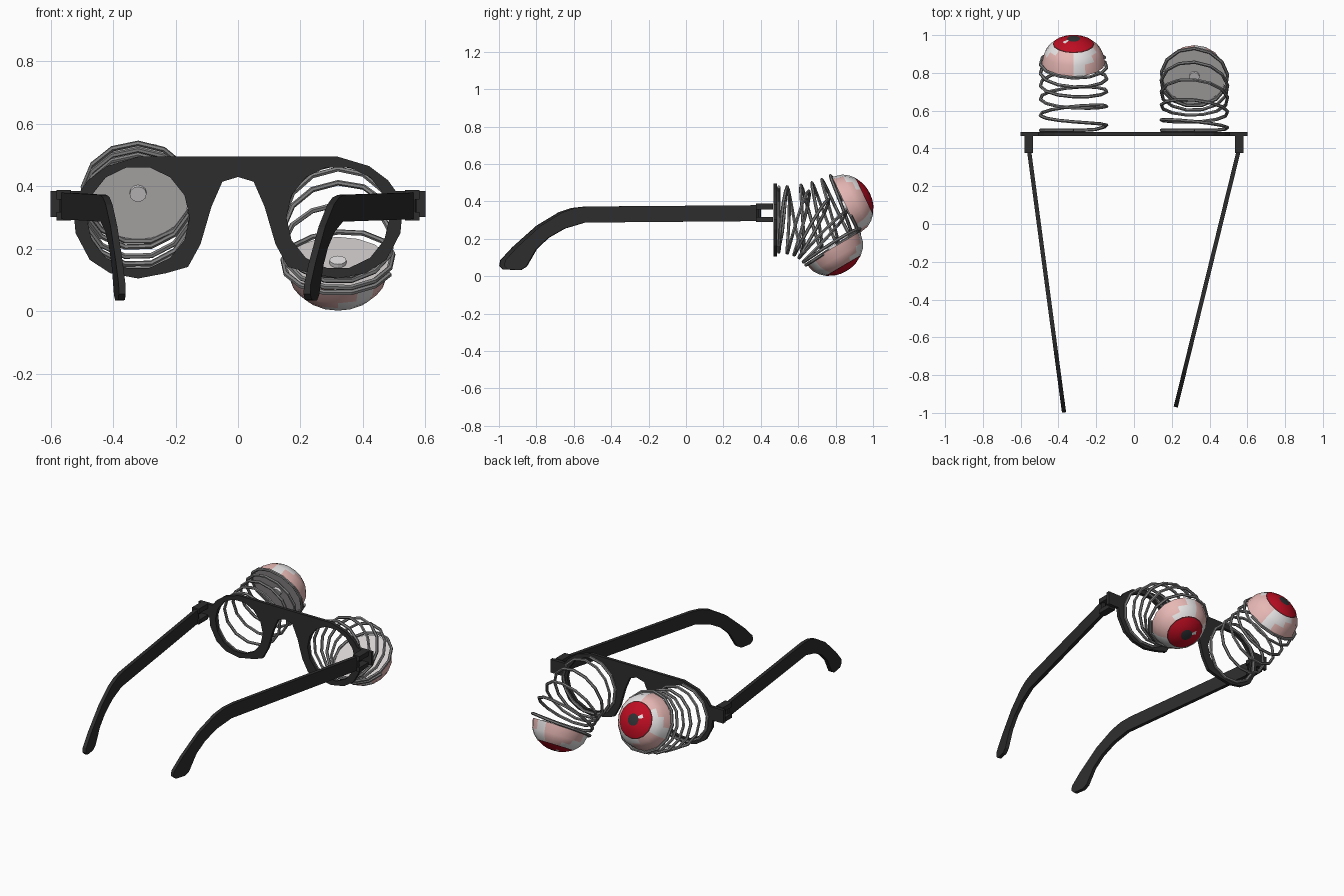
import bpy, bmesh, math
from mathutils import Vector, Matrix

if "Cube" in bpy.data.objects:
    bpy.data.objects.remove(bpy.data.objects["Cube"])


def material(name, rgb):
    m = bpy.data.materials.new(name)
    m.diffuse_color = (*rgb, 1)
    m.use_nodes = True
    m.node_tree.nodes["Principled BSDF"].inputs["Base Color"].default_value = m.diffuse_color
    return m


BLACK = material("black plastic", (0.026, 0.026, 0.027))
STEEL = material("spring grey", (0.22, 0.22, 0.22))
WHITE = material("eye white", (0.80, 0.78, 0.78))
PINK = material("bloodshot pink", (0.80, 0.48, 0.46))
RED = material("iris red", (0.52, 0.004, 0.016))
DARK = material("pupil dark", (0.03, 0.032, 0.035))
RIM = material("iris edge", (0.08, 0.012, 0.015))
BACK = material("eye back", (0.66, 0.63, 0.63))


def add_object(name, mesh, mats):
    ob = bpy.data.objects.new(name, mesh)
    for m in mats:
        mesh.materials.append(m)
    bpy.context.collection.objects.link(ob)
    return ob


def finish(bm, name, mats):
    bmesh.ops.recalc_face_normals(bm, faces=bm.faces)
    mesh = bpy.data.meshes.new(name)
    bm.to_mesh(mesh)
    bm.free()
    return add_object(name, mesh, mats)


def curve_mesh(name, splines, mat, matrix=Matrix(), cyclic=True, **settings):
    """Polyline curve turned into a mesh."""
    cu = bpy.data.curves.new(name + "_path", 'CURVE')
    for key, value in settings.items():
        setattr(cu, key, value)
    for pts in splines:
        sp = cu.splines.new('POLY')
        sp.points.add(len(pts) - 1)
        for p, co in zip(sp.points, pts):
            p.co = (*co, 1)
        sp.use_cyclic_u = cyclic
    tmp = bpy.data.objects.new(name + "_path", cu)
    mesh = bpy.data.meshes.new_from_object(tmp)
    bpy.data.objects.remove(tmp)
    mesh.transform(matrix)
    mesh.materials.clear()
    mesh.name = name
    for p in mesh.polygons:
        p.material_index = 0
        p.use_smooth = False
    return add_object(name, mesh, [mat])


# Front frame: mirrored outline with two round openings
half = [(.32, .495), (.42, .465), (.48, .42), (.505, .385), (.6, .385), (.6, .302),
        (.525, .302), (.52, .25), (.475, .165), (.41, .122), (.32, .105), (.23, .122),
        (.16, .142), (.12, .215), (.085, .335), (.05, .415)]
outline = half + [(0, .43)] + [(-x, z) for x, z in reversed(half)]
holes = [[(s * .32 + .165 * math.cos(math.tau * i / 14), .30 + .165 * math.sin(math.tau * i / 14))
          for i in range(14)] for s in (-1, 1)]
curve_mesh("front_frame", [[(x, z, 0) for x, z in loop] for loop in [outline] + holes], BLACK,
           Matrix.Translation((0, .477, 0)) @ Matrix.Rotation(math.pi / 2, 4, 'X'),
           dimensions='2D', fill_mode='BOTH', extrude=.01)

# Temples: one side profile, folded inwards by a different angle on each side
profile = [(.02, .380), (.95, .373), (1.02, .365), (1.09, .342), (1.21, .27), (1.34, .155),
           (1.405, .085), (1.41, .055), (1.39, .036), (1.32, .034), (1.29, .052),
           (1.235, .145), (1.17, .205), (1.08, .255), (.97, .287), (.02, .295)]


def temple(name, x, angle):
    bm = bmesh.new()
    face = bm.faces.new([bm.verts.new((-.011, -s, z)) for s, z in profile])
    ext = bmesh.ops.extrude_face_region(bm, geom=[face])
    bmesh.ops.translate(bm, vec=(.022, 0, 0), verts=[v for v in ext["geom"] if isinstance(v, bmesh.types.BMVert)])
    bm.transform(Matrix.Translation((x, .40, 0)) @ Matrix.Rotation(angle, 4, 'Z'))
    finish(bm, name, [BLACK])


temple("left_temple", -.557, math.radians(7.6))
temple("right_temple", .557, math.radians(-13.8))


# Hinges: upper and lower bars, with a pin between them
def hinge(name, side):
    bm = bmesh.new()
    for z0, z1 in ((.291, .318), (.358, .388)):
        bmesh.ops.create_cube(bm, size=1, matrix=Matrix.Translation((side * .558, .42, (z0 + z1) / 2))
                              @ Matrix.Diagonal((.046, .09, z1 - z0, 1)))
    bmesh.ops.create_cone(bm, cap_ends=True, segments=8, radius1=.013, radius2=.013, depth=.08,
                          matrix=Matrix.Translation((side * .558, .388, .339)))
    finish(bm, name, [BLACK])


hinge("left_hinge", -1)
hinge("right_hinge", 1)


# Springs: helix around a bent centre line, packed towards one end
def spring(name, x, end, packing, turns=5.75, seg=13, radius=.177):
    p0, p1, p2 = Vector((.496, .30)), Vector((.69, .30)), Vector(end)
    pts = []
    for i in range(int(turns * seg) + 1):
        turn = i / seg
        t = min(max((turn - .6) / (turns - 1.3), 0), 1) ** packing
        c = p0 * (1 - t) ** 2 + p1 * 2 * t * (1 - t) + p2 * t * t
        d = ((p1 - p0) * (1 - t) + (p2 - p1) * t).normalized()
        a = math.tau * turn + math.pi / 2
        u, v = radius * math.cos(a), radius * math.sin(a)
        pts.append((x + u, c.x - d.y * v, c.y + d.x * v))
    curve_mesh(name, [pts], STEEL, cyclic=False, dimensions='3D', bevel_depth=.009,
               bevel_resolution=1, use_fill_caps=True)


# Eyes: shallow dome with coloured rings, flat back and a small stub
def eye(name, x, centre, tilt, r=.168, depth=.145, n=16):
    place = Matrix.Translation((x, *centre)) @ Matrix.Rotation(tilt, 4, 'X')
    fractions = [.21, .38, .62, .655, .80, .92, 1]
    ring_colour = [3, 3, 4, 0, 0, 0]
    bm = bmesh.new()
    rings = []
    for f in fractions:
        h = depth * math.sqrt(1 - f * f)
        rings.append([bm.verts.new((r * f * math.cos(math.tau * j / n), h, r * f * math.sin(math.tau * j / n)))
                      for j in range(n)])
    apex = bm.verts.new((0, depth, 0))
    for j in range(n):
        k = (j + 1) % n
        bm.faces.new((apex, rings[0][j], rings[0][k])).material_index = 2
        for i, colour in enumerate(ring_colour):
            if i == 0 and j == 6:
                colour = 0                      # catchlight
            if i >= 3 and (j + 1) % 5 < i - 1:
                colour = 1                      # bloodshot wedges widening to the rim
            f = bm.faces.new((rings[i][j], rings[i][k], rings[i + 1][k], rings[i + 1][j]))
            f.material_index = colour
    for f in bm.faces:
        f.smooth = True
    bm.faces.new(rings[-1]).material_index = 5
    bm.transform(place)
    finish(bm, name, [WHITE, PINK, DARK, RED, RIM, BACK])
    bm = bmesh.new()
    bmesh.ops.create_cone(bm, cap_ends=True, segments=12, radius1=.027, radius2=.027, depth=.02,
                          matrix=place @ Matrix.Translation((0, -.003, 0)) @ Matrix.Rotation(math.pi / 2, 4, 'X'))
    finish(bm, name + "_stub", [WHITE])


for label, x, centre, tilt, packing in (("left", -.32, (.853, .380), 25.5, .8),
                                        ("right", .32, (.785, .153), -59.5, 1.0)):
    spring(label + "_spring", x, centre, packing)
    eye(label + "_eye", x, centre, math.radians(tilt))
